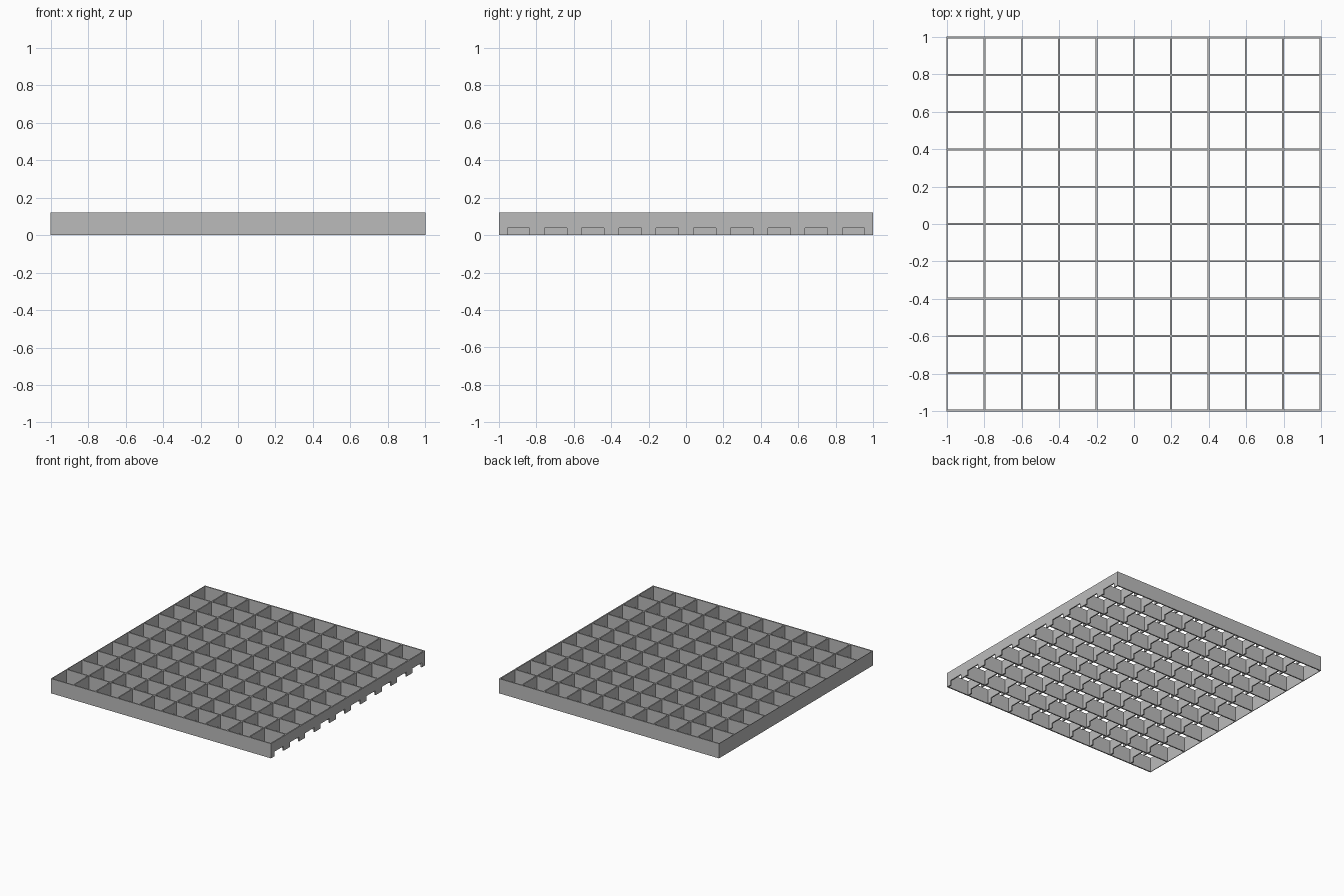
import bpy
import bmesh
from mathutils import Vector

CELLS = 10
HEIGHT = 0.12
THICK = 0.01
X0, X_STEP = -0.998, 0.1993       # cross wall centres
Y0, Y_STEP = -0.995, 0.199        # long wall centres
SLOT_W, SLOT_H = 0.12, 0.038

cube = bpy.data.objects.get("Cube")
if cube:
    bpy.data.objects.remove(cube, do_unlink=True)

grey = bpy.data.materials.new("matte_grey")
grey.use_nodes = True
colour = (0.5, 0.5, 0.5, 1)
grey.diffuse_color = colour
grey.node_tree.nodes["Principled BSDF"].inputs["Base Color"].default_value = colour


def panel(name, outline, thickness_vector):
    """Flat outline given as 3D points, extruded into a solid wall."""
    bm = bmesh.new()
    face = bm.faces.new([bm.verts.new(p) for p in outline])
    made = bmesh.ops.extrude_face_region(bm, geom=[face])["geom"]
    moved = [v for v in made if isinstance(v, bmesh.types.BMVert)]
    bmesh.ops.translate(bm, verts=moved, vec=Vector(thickness_vector))
    bmesh.ops.recalc_face_normals(bm, faces=bm.faces)
    mesh = bpy.data.meshes.new(name)
    bm.to_mesh(mesh)
    bm.free()
    mesh.materials.append(grey)
    obj = bpy.data.objects.new(name, mesh)
    bpy.context.collection.objects.link(obj)
    return obj


# Long walls running left to right
for i in range(CELLS + 1):
    y = Y0 + i * Y_STEP - THICK / 2
    panel(f"long_wall_{i}",
          [(-1, y, 0), (1, y, 0), (1, y, HEIGHT), (-1, y, HEIGHT)],
          (0, THICK, 0))

# Thin closed end wall
panel("closed_end_wall",
      [(-1, -1, 0), (-1, 1, 0), (-1, 1, HEIGHT), (-1, -1, HEIGHT)],
      (THICK / 2, 0, 0))

# Cross walls with one slot under each cell
profile = [(-1, 0)]
for j in range(CELLS):
    mid = Y0 + (j + 0.5) * Y_STEP
    a, b = mid - SLOT_W / 2, mid + SLOT_W / 2
    profile += [(a, 0), (a, SLOT_H), (b, SLOT_H), (b, 0)]
profile += [(1, 0), (1, HEIGHT), (-1, HEIGHT)]

for i in range(1, CELLS + 1):
    x = X0 + i * X_STEP - THICK / 2
    panel(f"slotted_wall_{i}", [(x, y, z) for y, z in profile], (THICK, 0, 0))
